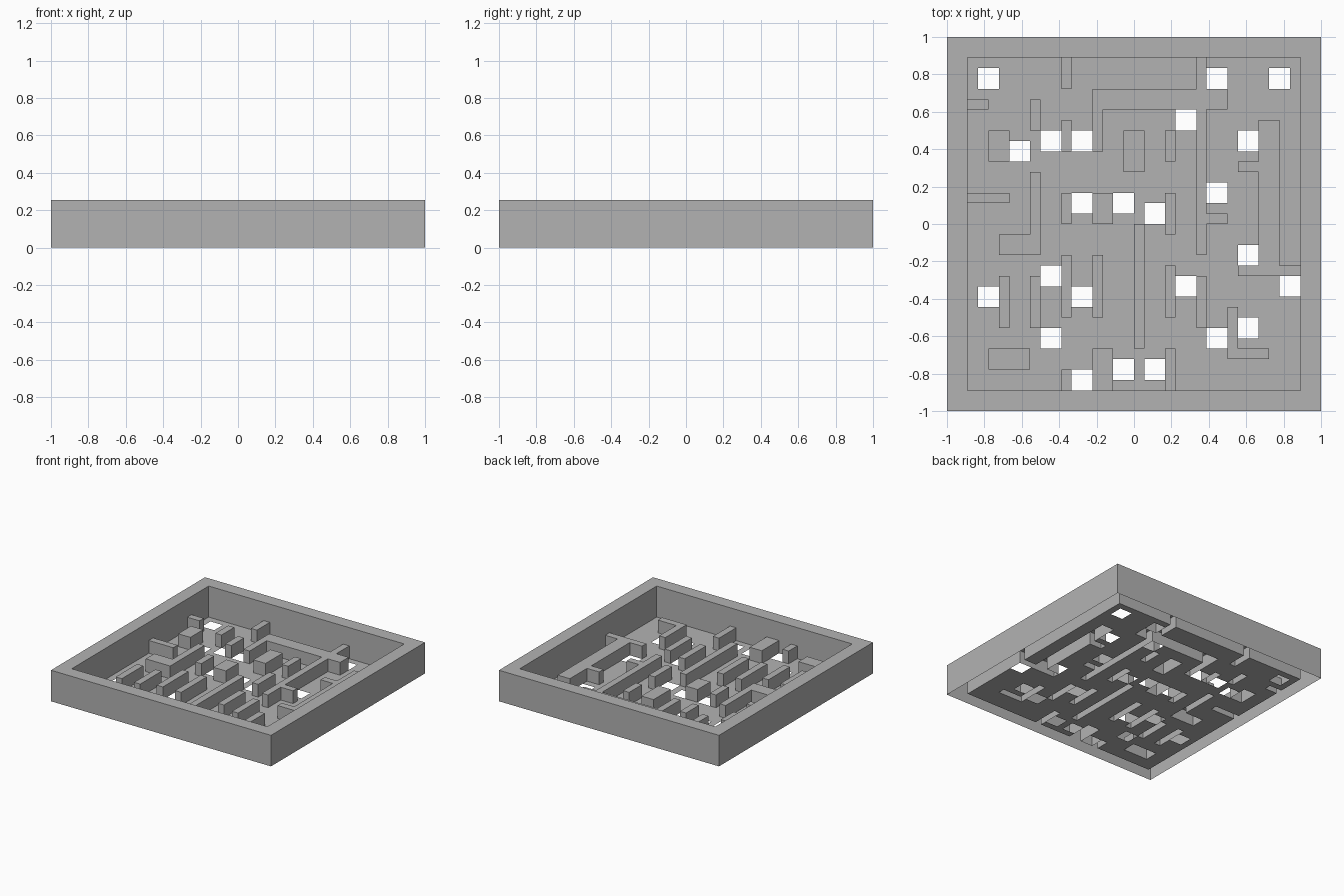
import bpy
import bmesh
from mathutils import Vector

if "Cube" in bpy.data.objects:
    bpy.data.objects.remove(bpy.data.objects["Cube"])

CELLS = 36
RIM = 2
WALL_HEIGHT = 0.105
RIM_HEIGHT = 0.255

grey = bpy.data.materials.new("light grey")
grey.use_nodes = True
colour = (0.45, 0.45, 0.45, 1)
grey.diffuse_color = colour
grey.node_tree.nodes["Principled BSDF"].inputs["Base Color"].default_value = colour

walls = set()
holes = set()


def block(target, x, y, width, depth):
    target.update((i, j) for i in range(x, x + width) for j in range(y, y + depth))


# thin upright walls: column, start row, length
for x, y, length in [
    (11, 31, 3), (8, 27, 3), (11, 25, 3), (14, 25, 6), (24, 15, 19),
    (21, 24, 3), (8, 15, 8), (11, 18, 3), (21, 17, 4), (18, 6, 12),
    (11, 9, 6), (14, 9, 6), (5, 8, 5), (8, 8, 5), (21, 9, 5),
    (24, 8, 5), (11, 2, 2), (21, 2, 4), (27, 5, 5),
]:
    block(walls, x, y, 1, length)

# thin crosswise walls: start column, row, length
for x, y, length in [
    (2, 29, 2), (2, 20, 4), (25, 18, 2), (28, 23, 2), (28, 13, 6), (27, 5, 4),
]:
    block(walls, x, y, length, 1)

# thick walls: column, row, width, depth
for spec in [
    (14, 29, 13, 2), (4, 24, 2, 3), (17, 23, 2, 4), (5, 15, 3, 2),
    (14, 18, 2, 3), (4, 4, 4, 2), (14, 2, 2, 4), (30, 13, 2, 15),
]:
    block(walls, *spec)

# square openings in the floor
for x, y in [
    (3, 31), (25, 31), (31, 31), (22, 27), (6, 24), (9, 25), (12, 25), (28, 25),
    (25, 20), (12, 19), (16, 19), (19, 18), (28, 14), (32, 11), (22, 11), (9, 12),
    (3, 10), (12, 10), (9, 6), (25, 6), (28, 7), (12, 2), (16, 3), (19, 3),
]:
    block(holes, x, y, 2, 2)


def cell(face):
    centre = face.calc_center_median()
    return tuple(int((value + 1) * CELLS / 2) for value in centre.xy)


def in_rim(face):
    return any(v < RIM or v >= CELLS - RIM for v in cell(face))


def raise_faces(bm, faces, height):
    result = bmesh.ops.extrude_face_region(bm, geom=faces)["geom"]
    top = [g for g in result if isinstance(g, bmesh.types.BMFace)]
    verts = {v for face in top for v in face.verts}
    bmesh.ops.translate(bm, verts=list(verts), vec=Vector((0, 0, height)))
    leftover = [f for f in faces if f.is_valid]
    bmesh.ops.delete(bm, geom=leftover, context="FACES")
    return top


# one folded sheet: pierced floor, hollow walls and hollow rim
bm = bmesh.new()
bmesh.ops.create_grid(bm, x_segments=CELLS, y_segments=CELLS, size=1)
pierced = [f for f in bm.faces if cell(f) in holes]
bmesh.ops.delete(bm, geom=pierced, context="FACES")
raised = [f for f in bm.faces if in_rim(f) or cell(f) in walls]
tops = raise_faces(bm, raised, WALL_HEIGHT)
raise_faces(bm, [f for f in tops if in_rim(f)], RIM_HEIGHT - WALL_HEIGHT)
bmesh.ops.dissolve_limit(bm, angle_limit=0.01, verts=bm.verts, edges=bm.edges)

mesh = bpy.data.meshes.new("maze_tray")
bm.to_mesh(mesh)
bm.free()
mesh.materials.append(grey)
tray = bpy.data.objects.new("maze_tray", mesh)
bpy.context.collection.objects.link(tray)
